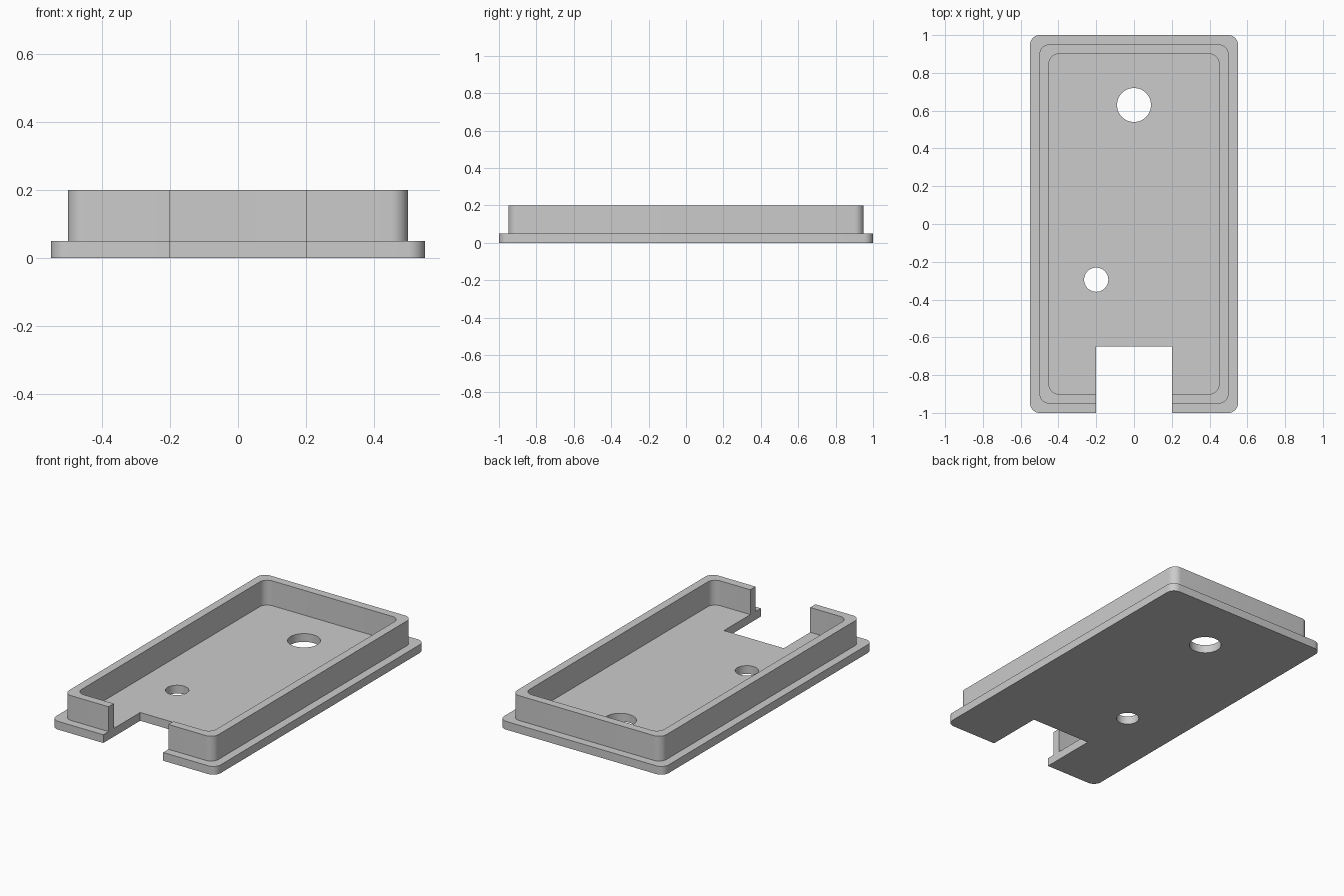
import bpy, bmesh, math

if "Cube" in bpy.data.objects:
    bpy.data.objects.remove(bpy.data.objects["Cube"], do_unlink=True)

grey = bpy.data.materials.new("plain grey")
grey.use_nodes = True
grey.diffuse_color = (0.6, 0.6, 0.6, 1)
grey.node_tree.nodes["Principled BSDF"].inputs["Base Color"].default_value = (0.6, 0.6, 0.6, 1)


def prism(name, outline, z0, z1):
    """Extrude a closed outline from z0 to z1."""
    bm = bmesh.new()
    face = bm.faces.new([bm.verts.new((x, y, z0)) for x, y in outline])
    top = bmesh.ops.extrude_face_region(bm, geom=[face])["geom"]
    verts = [v for v in top if isinstance(v, bmesh.types.BMVert)]
    bmesh.ops.translate(bm, verts=verts, vec=(0, 0, z1 - z0))
    bmesh.ops.recalc_face_normals(bm, faces=bm.faces)
    mesh = bpy.data.meshes.new(name)
    bm.to_mesh(mesh)
    bm.free()
    mesh.materials.append(grey)
    obj = bpy.data.objects.new(name, mesh)
    bpy.context.scene.collection.objects.link(obj)
    return obj


def rounded(hx, hy, r=0.05, steps=10):
    points = []
    for i, (sx, sy) in enumerate([(1, 1), (-1, 1), (-1, -1), (1, -1)]):
        for k in range(steps + 1):
            a = (i + k / steps) * math.pi / 2
            points.append((sx * (hx - r) + r * math.cos(a), sy * (hy - r) + r * math.sin(a)))
    return points


def circle(x, y, r, n=48):
    return [(x + r * math.cos(2 * math.pi * k / n), y + r * math.sin(2 * math.pi * k / n)) for k in range(n)]


# Flanged base plate with a raised wall block
lid = prism("lid_tray", rounded(0.55, 1.0), 0, 0.05)
tools = [
    ("UNION", prism("wall_block", rounded(0.5, 0.95), 0.02, 0.2)),
    # Cavity, front notch and the two through holes
    ("DIFFERENCE", prism("cavity_cutter", rounded(0.45, 0.9), 0.05, 0.3)),
    ("DIFFERENCE", prism("notch_cutter", [(-0.2, -1.1), (0.2, -1.1), (0.2, -0.648), (-0.2, -0.648)], -0.1, 0.3)),
    ("DIFFERENCE", prism("large_hole_cutter", circle(0, 0.63, 0.09), -0.1, 0.3)),
    ("DIFFERENCE", prism("small_hole_cutter", circle(-0.2, -0.295, 0.064), -0.1, 0.3)),
]
for operation, tool in tools:
    mod = lid.modifiers.new(tool.name, "BOOLEAN")
    mod.operation = operation
    mod.solver = "EXACT"
    mod.object = tool

# Bake the cuts and discard the helpers
bpy.context.view_layer.update()
baked = bpy.data.meshes.new_from_object(lid.evaluated_get(bpy.context.evaluated_depsgraph_get()))
lid.modifiers.clear()
lid.data = baked
for _, tool in tools:
    bpy.data.objects.remove(tool, do_unlink=True)

# Smooth corners and holes, crisp edges elsewhere
bpy.ops.object.select_all(action="DESELECT")
lid.select_set(True)
bpy.context.view_layer.objects.active = lid
bpy.ops.object.shade_smooth_by_angle(angle=math.radians(30))
